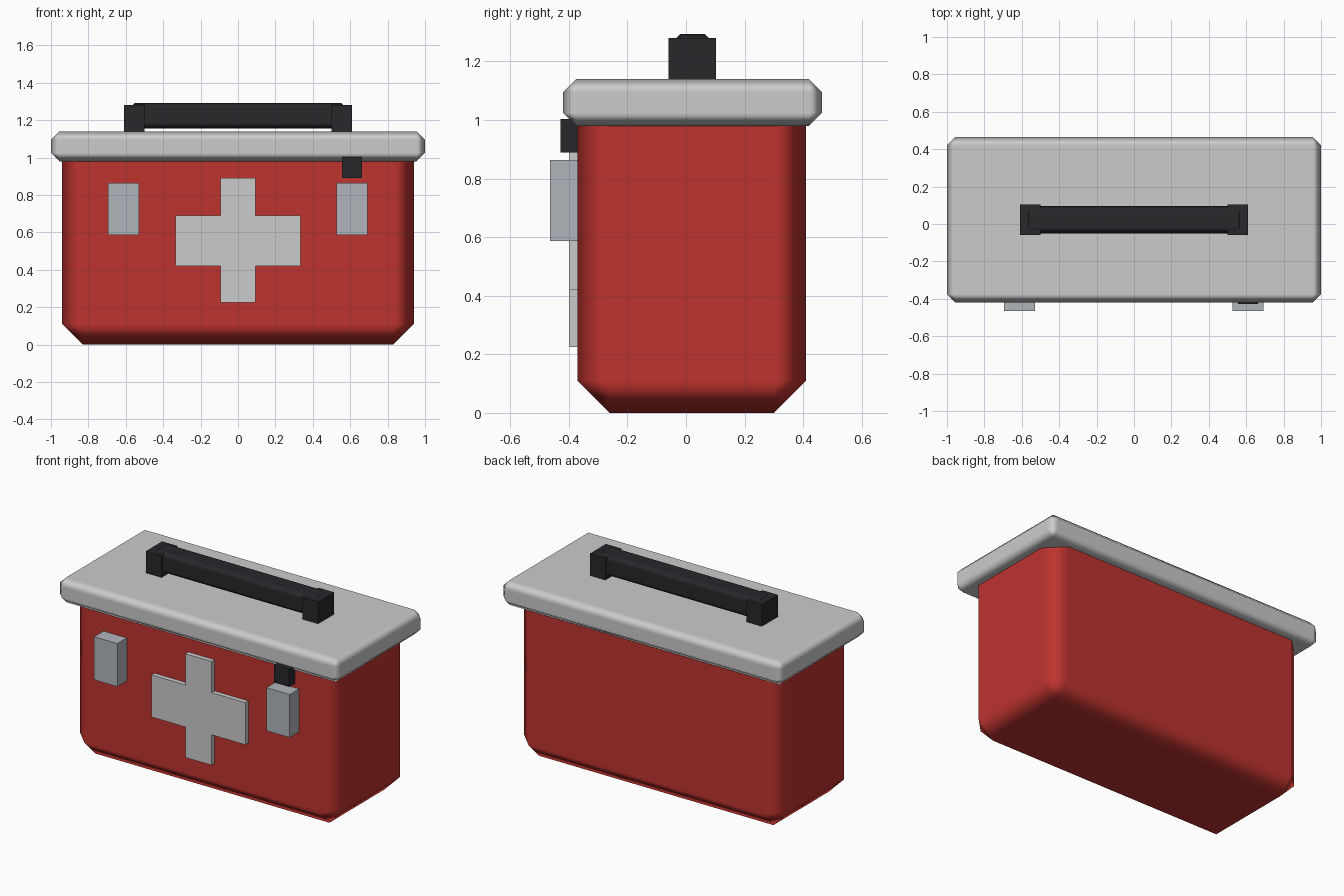
import bpy

if "Cube" in bpy.data.objects:
    bpy.data.objects.remove(bpy.data.objects["Cube"])


def material(name, rgb):
    mat = bpy.data.materials.new(name)
    mat.diffuse_color = (*rgb, 1)
    mat.use_nodes = True
    mat.node_tree.nodes["Principled BSDF"].inputs["Base Color"].default_value = mat.diffuse_color
    return mat


RED = material("red_plastic", (0.51, 0.033, 0.028))
BLACK = material("black_plastic", (0.02, 0.021, 0.024))
STEEL = material("latch_grey", (0.44, 0.46, 0.5))


def box(name, lo, hi, mat=None, chamfer=0):
    """Box between two corners, optionally with softly shaded chamfers."""
    centre = [(a + b) / 2 for a, b in zip(lo, hi)]
    bpy.ops.mesh.primitive_cube_add(size=1, location=centre)
    ob = bpy.context.object
    ob.name = name
    ob.scale = [b - a for a, b in zip(lo, hi)]
    bpy.ops.object.transform_apply(location=False, rotation=False, scale=True)
    if mat:
        ob.data.materials.append(mat)
    if chamfer:
        bpy.ops.object.shade_smooth()
        bev = ob.modifiers.new("chamfer", 'BEVEL')
        bev.width = chamfer
        bev.segments = 1
        bev.harden_normals = True
    return ob


# Case and lid
box("case_body", (-0.94, -0.37, 0), (0.94, 0.41, 1.09), RED, 0.11)
box("lid", (-1, -0.42, 0.98), (1, 0.465, 1.14), None, 0.045)

# Carry handle: bar held by two end blocks
box("handle_bar", (-0.58, -0.05, 1.155), (0.58, 0.095, 1.293), BLACK, 0.03)
for side, x in (("left", -0.61), ("right", 0.5)):
    box(f"handle_mount_{side}", (x, -0.06, 1.13), (x + 0.11, 0.103, 1.28), BLACK)

# Front cross: one extruded outline
a, w, zb, z1, z2, zt = 0.093, 0.333, 0.225, 0.42, 0.69, 0.89
half = [(a, zb), (a, z1), (w, z1), (w, z2), (a, z2), (a, zt)]
outline = half + [(-x, z) for x, z in reversed(half)]
n = len(outline)
verts = [(x, y, z) for y in (-0.40, -0.36) for x, z in outline]
faces = [list(range(n)), list(range(2 * n - 1, n - 1, -1))]
faces += [[i, i + n, (i + 1) % n + n, (i + 1) % n] for i in range(n)]
mesh = bpy.data.meshes.new("front_cross")
mesh.from_pydata(verts, [], faces)
bpy.context.collection.objects.link(bpy.data.objects.new("front_cross", mesh))

# Front latches, and the hasp hanging from the lid above the right one
for side, x in (("left", -0.695), ("right", 0.527)):
    box(f"latch_{side}", (x, -0.465, 0.587), (x + 0.165, -0.36, 0.863), STEEL)
box("latch_hasp", (0.555, -0.428, 0.89), (0.662, -0.36, 1.003), BLACK)
